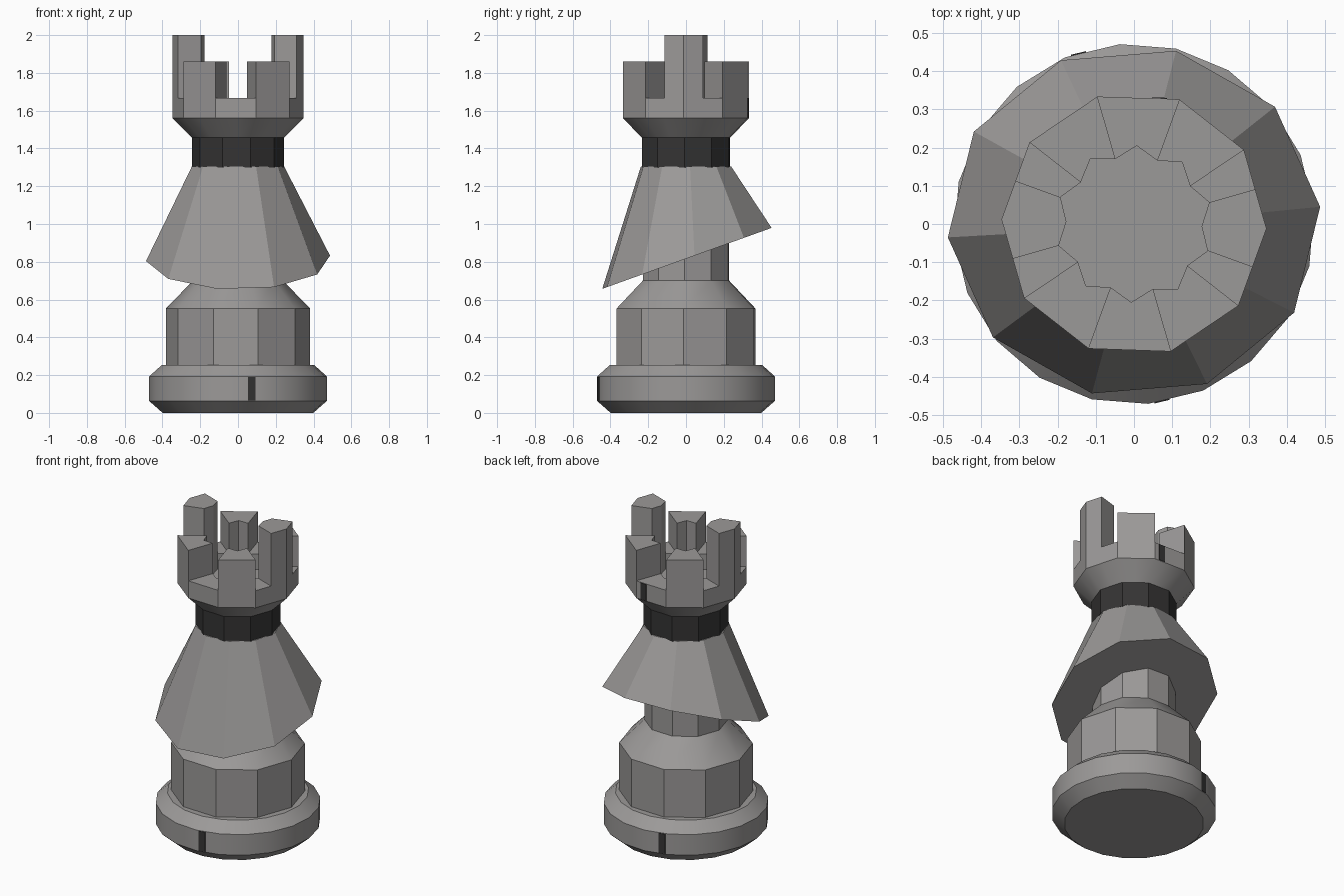
import bpy, bmesh, math
from mathutils import Matrix, Vector

if "Cube" in bpy.data.objects:
    bpy.data.objects.remove(bpy.data.objects["Cube"])


def material(name, rgb):
    m = bpy.data.materials.new(name)
    m.diffuse_color = (*rgb, 1)
    m.use_nodes = True
    m.node_tree.nodes["Principled BSDF"].inputs["Base Color"].default_value = m.diffuse_color
    return m


GREY = material("stone grey", (0.33, 0.32, 0.315))
DARK = material("dark grey", (0.035, 0.034, 0.034))


def finish(name, bm, mat):
    bmesh.ops.recalc_face_normals(bm, faces=bm.faces)
    me = bpy.data.meshes.new(name)
    bm.to_mesh(me)
    bm.free()
    me.materials.append(mat)
    ob = bpy.data.objects.new(name, me)
    bpy.context.collection.objects.link(ob)
    bpy.ops.object.select_all(action='DESELECT')
    ob.select_set(True)
    bpy.context.view_layer.objects.active = ob
    bpy.ops.object.shade_smooth_by_angle(angle=math.radians(30))
    return ob


def polar(r, deg, z):
    a = math.radians(deg)
    return Vector((r * math.cos(a), r * math.sin(a), z))


def ring(r, z, n=10, start=-2):
    return [polar(r, start + 360 * i / n, z) for i in range(n)]


def star(even, odd, z):
    """20 points, alternating between two radii."""
    return [polar(odd if i % 2 else even, -2 + 18 * i, z) for i in range(20)]


def stack(name, rings, mat=GREY):
    """Join equal rings from bottom to top and cap both ends."""
    bm = bmesh.new()
    vs = [[bm.verts.new(p) for p in r] for r in rings]
    n = len(vs[0])
    for a, b in zip(vs, vs[1:]):
        for i in range(n):
            j = (i + 1) % n
            bm.faces.new((a[i], a[j], b[j], b[i]))
    bm.faces.new(vs[0])
    bm.faces.new(vs[-1])
    return finish(name, bm, mat)


# Round base with bevelled rims
stack("base", [ring(r, z, 20, 4.5) for r, z in
               ((0.40, 0), (0.472, 0.063), (0.472, 0.193), (0.405, 0.253))])

# Ten-sided pedestal narrowing into the stem
stack("pedestal", [ring(r, z) for r, z in
                   ((0.382, 0.25), (0.382, 0.553), (0.238, 0.70), (0.238, 1.0))])

# Skirt, cut off at a slant below
tilt = Matrix.Translation((0, 0.005, 0.818)) @ Matrix.Rotation(math.radians(19.8), 4, 'X')
stack("skirt", [[tilt @ p for p in ring(0.489, 0, 10, 5)], ring(0.245, 1.305, 10, 5)])

# Dark neck
stack("neck", [ring(0.243, 1.30), ring(0.243, 1.457)], DARK)

# Crown bowl with a star-shaped well
C = math.cos(math.radians(18))
R = 0.347
stack("crown", [star(0.243, 0.243 * C, 1.457), star(R, R * C, 1.56), star(R, R * C, 1.668),
                star(0.177, 0.205, 1.668), star(0.177, 0.205, 1.57)])

# Battlements: two tall, four short; k is the first 18-degree sector
for k, top in ((-1, 2.0), (9, 2.0), (2, 1.86), (6, 1.86), (12, 1.86), (16, 1.86)):
    def outline(z):
        outer = [polar(R * C if i % 2 else R, -2 + 18 * i, z) for i in range(k, k + 3)]
        inner = [polar(0.205 if i % 2 else 0.177, -2 + 18 * i, z) for i in range(k + 2, k - 1, -1)]
        return outer + inner
    stack("tall_battlement" if top == 2.0 else "short_battlement", [outline(1.66), outline(top)])


# Small dark strips on the base and crown
def strip(name, deg, dist, shift, width, z0, z1):
    bm = bmesh.new()
    m = (Matrix.Rotation(math.radians(deg), 4, 'Z')
         @ Matrix.Translation((dist, shift, (z0 + z1) / 2))
         @ Matrix.Diagonal((0.006, width, z1 - z0, 1)))
    bmesh.ops.create_cube(bm, size=1, matrix=m)
    finish(name, bm, DARK)


strip("front_base_strip", -76.5, 0.4662, -0.037, 0.04, 0.066, 0.19)
strip("back_base_strip", 103.5, 0.4662, 0.037, 0.04, 0.066, 0.19)
strip("crown_strip", 88, 0.33, -0.055, 0.04, 1.563, 1.666)
